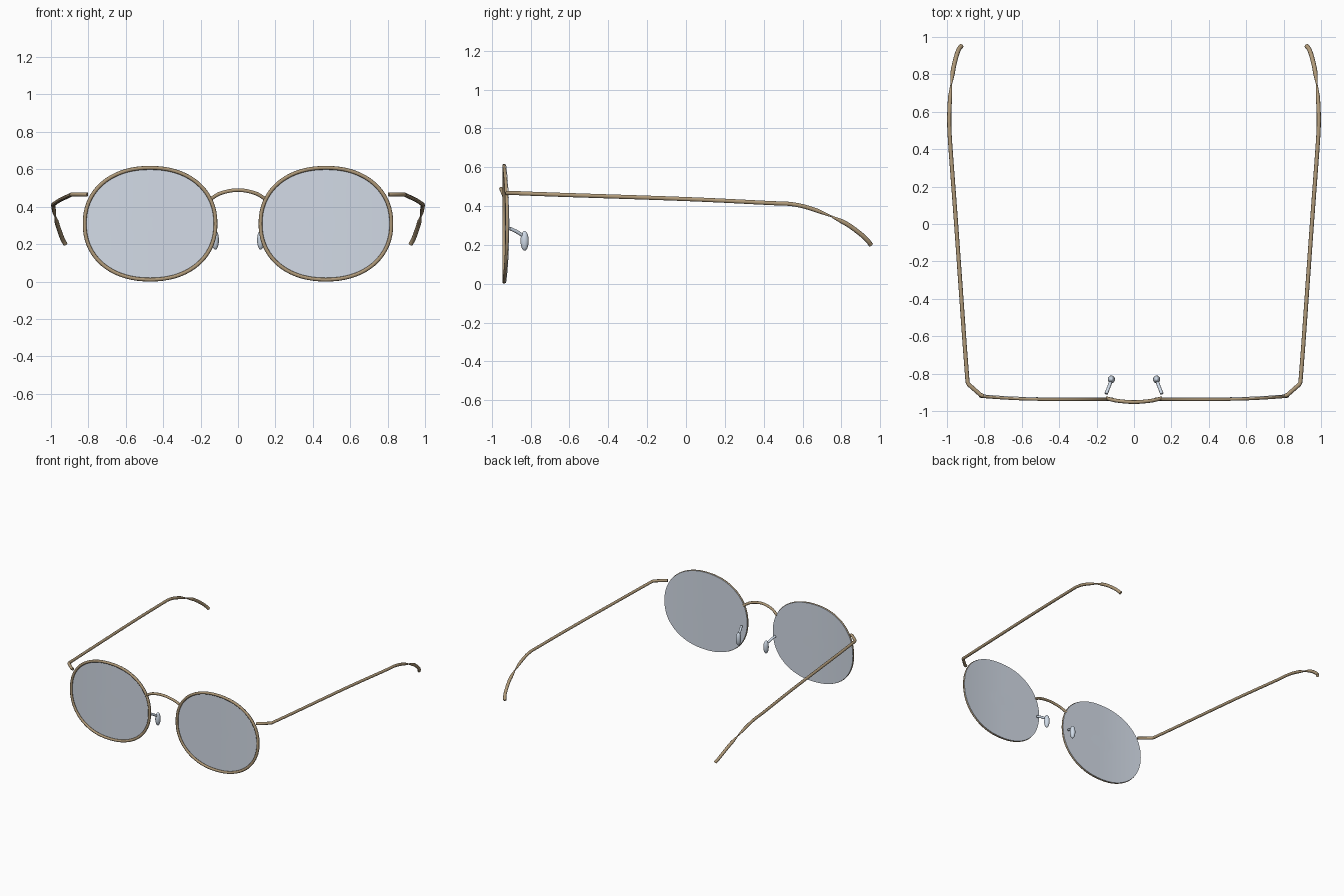
import bpy, bmesh, math
from mathutils import Vector

cube = bpy.data.objects.get("Cube")
if cube:
    bpy.data.objects.remove(cube, do_unlink=True)


def material(name, rgb):
    mat = bpy.data.materials.new(name)
    mat.use_nodes = True
    mat.diffuse_color = (*rgb, 1)
    mat.node_tree.nodes["Principled BSDF"].inputs["Base Color"].default_value = (*rgb, 1)
    return mat


BRONZE = material("bronze metal", (0.43, 0.32, 0.19))
GLASS = material("pale grey glass", (0.66, 0.72, 0.81))
CLEAR = material("pale silicone", (0.64, 0.72, 0.82))


def finish(name, bm, mat):
    bmesh.ops.recalc_face_normals(bm, faces=bm.faces)
    mesh = bpy.data.meshes.new(name)
    bm.to_mesh(mesh)
    bm.free()
    mesh.materials.append(mat)
    mesh.shade_smooth()
    mesh.set_sharp_from_angle(angle=math.radians(50))
    obj = bpy.data.objects.new(name, mesh)
    bpy.context.collection.objects.link(obj)
    return obj


def smooth_path(points, steps=6):
    """Catmull-Rom path through the points."""
    p = [Vector(q) for q in points]
    p = [2 * p[0] - p[1]] + p + [2 * p[-1] - p[-2]]
    out = []
    for a, b, c, d in zip(p, p[1:], p[2:], p[3:]):
        for i in range(steps):
            t = i / steps
            out.append(0.5 * (2 * b + (c - a) * t + (2 * a - 5 * b + 4 * c - d) * t * t
                              + (3 * b - a - 3 * c + d) * t ** 3))
    return out + [p[-2]]


def tube(name, path, radius, mat, sides=10):
    """Round wire along a path; radius is a function of 0..1 along it."""
    bm = bmesh.new()
    path = [Vector(p) for p in path]
    rings = []
    for i, p in enumerate(path):
        tangent = (path[min(i + 1, len(path) - 1)] - path[max(i - 1, 0)]).normalized()
        u = tangent.cross(Vector((0, 0, 1))).normalized()
        v = tangent.cross(u)
        r = radius(i / (len(path) - 1))
        rings.append([bm.verts.new(p + r * (u * math.cos(a) + v * math.sin(a)))
                      for a in (2 * math.pi * k / sides for k in range(sides))])
    for a, b in zip(rings, rings[1:]):
        for k in range(sides):
            bm.faces.new((a[k], a[k - 1], b[k - 1], b[k]))
    bm.faces.new(rings[0])
    bm.faces.new(rings[-1])
    return finish(name, bm, mat)


def eye_point(angle, inset, depth):
    """Point on the rounded eye shape, which wraps back at the outer side."""
    def power(c):
        return math.copysign(abs(c) ** (2 / 2.17), c)
    x = 0.47 + (0.36 - inset) * power(math.cos(angle))
    z = 0.309 + (0.309 - inset) * power(math.sin(angle))
    return Vector((x, -0.937 + depth + 0.12 * max(0, x - 0.45) ** 2, z))


N = 72
ANGLES = [2 * math.pi * i / N for i in range(N)]


def rim(name):
    bm = bmesh.new()
    section = [2 * math.pi * k / 10 for k in range(10)]
    rings = [[bm.verts.new(eye_point(a, 0.01 - 0.01 * math.cos(s), 0.009 * math.sin(s)))
              for s in section] for a in ANGLES]
    for i in range(N):
        for k in range(10):
            bm.faces.new((rings[i][k], rings[i - 1][k], rings[i - 1][k - 1], rings[i][k - 1]))
    return finish(name, bm, BRONZE)


def lens(name):
    bm = bmesh.new()
    # Two shallow sheets joined at the edge
    edges = []
    for depth in (0.006, 0.01):
        previous = None
        for k in range(1, 9):
            inset = 0.306 * (1 - k / 8) + 0.003
            ring = [bm.verts.new(eye_point(a, inset, depth)) for a in ANGLES]
            if previous:
                for i in range(N):
                    bm.faces.new((previous[i], previous[i - 1], ring[i - 1], ring[i]))
            else:
                bm.faces.new(ring)
            previous = ring
        edges.append(previous)
    for i in range(N):
        bm.faces.new((edges[0][i], edges[0][i - 1], edges[1][i - 1], edges[1][i]))
    return finish(name, bm, GLASS)


def nose_pad(name):
    bm = bmesh.new()
    bmesh.ops.create_uvsphere(bm, u_segments=20, v_segments=14, radius=1)
    bmesh.ops.scale(bm, vec=(0.019, 0.021, 0.051), verts=bm.verts)
    bmesh.ops.translate(bm, vec=(0.121, -0.831, 0.221), verts=bm.verts)
    return finish(name, bm, CLEAR)


# Temple arm and curved ear tip, pinched where they meet
hinge = [(0.805, -0.92, 0.466), (0.82, -0.914, 0.466), (0.885, -0.857, 0.466), (0.89, -0.845, 0.465)]
arm = hinge + smooth_path([(0.905, -0.65, 0.458), (0.951, 0, 0.436), (0.982, 0.42, 0.416),
                           (0.988, 0.55, 0.409), (0.985, 0.65, 0.385), (0.977, 0.75, 0.346)])
tip = smooth_path([(0.977, 0.75, 0.346), (0.966, 0.83, 0.306), (0.949, 0.9, 0.255),
                   (0.936, 0.935, 0.222), (0.923, 0.952, 0.2)])

left_parts = [
    rim("left_rim"),
    lens("left_lens"),
    tube("left_temple_arm", arm, lambda t: 0.011 - 0.007 * max(0, t - 0.88) / 0.12, BRONZE),
    tube("left_ear_tip", tip, lambda t: 0.005 + 0.007 * min(1, t * 6), BRONZE),
    tube("left_pad_arm", [(0.149, -0.908, 0.285), (0.136, -0.875, 0.27), (0.123, -0.84, 0.248)],
         lambda t: 0.009, CLEAR),
    nose_pad("left_nose_pad"),
]

# Mirrored right side
for part in left_parts:
    bm = bmesh.new()
    bm.from_mesh(part.data)
    bmesh.ops.scale(bm, vec=(-1, 1, 1), verts=bm.verts)
    finish(part.name.replace("left", "right"), bm, part.data.materials[0])

# Bridge arch
bridge = smooth_path([(-0.148, -0.932, 0.44), (-0.09, -0.945, 0.473), (0, -0.952, 0.489),
                      (0.09, -0.945, 0.473), (0.148, -0.932, 0.44)])
tube("bridge", bridge, lambda t: 0.01, BRONZE)
